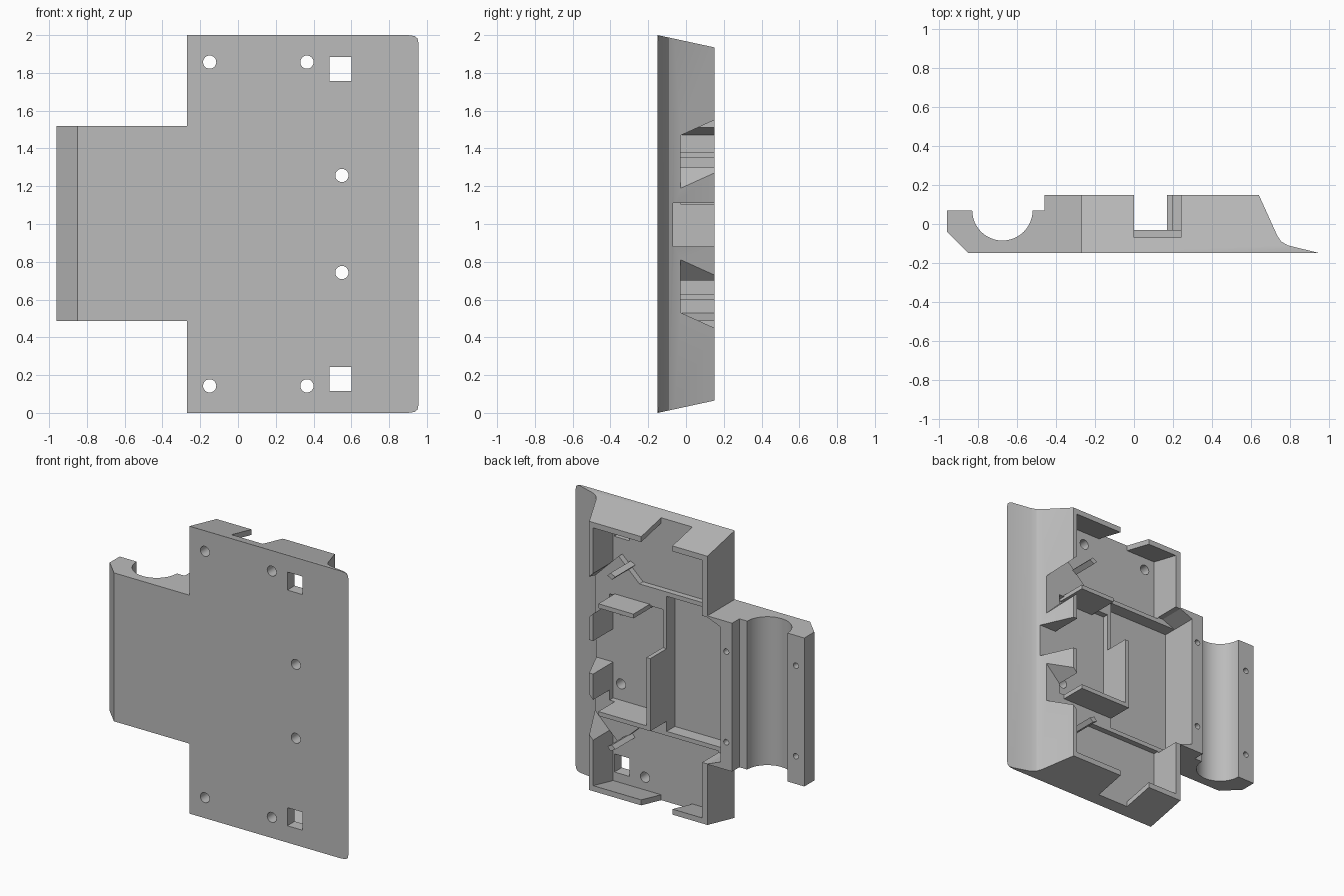
import bpy, bmesh, math

cube = bpy.data.objects.get("Cube")
if cube:
    bpy.data.objects.remove(cube, do_unlink=True)

grey = bpy.data.materials.new("light_grey")
grey.use_nodes = True
grey.diffuse_color = (0.5, 0.5, 0.5, 1)
grey.node_tree.nodes["Principled BSDF"].inputs["Base Color"].default_value = (0.5, 0.5, 0.5, 1)


def prism(name, points, lo, hi, plane="xz"):
    """Extrude a 2D outline along the axis left out of the plane name."""
    place = {"xz": lambda a, b, c: (a, c, b),
             "xy": lambda a, b, c: (a, b, c),
             "yz": lambda a, b, c: (c, a, b)}[plane]
    bm = bmesh.new()
    ends = [[bm.verts.new(place(a, b, c)) for a, b in points] for c in (lo, hi)]
    n = len(points)
    for end in ends:
        bm.faces.new(end)
    for i in range(n):
        j = (i + 1) % n
        bm.faces.new((ends[0][i], ends[0][j], ends[1][j], ends[1][i]))
    bmesh.ops.recalc_face_normals(bm, faces=bm.faces)
    mesh = bpy.data.meshes.new(name)
    bm.to_mesh(mesh)
    bm.free()
    obj = bpy.data.objects.new(name, mesh)
    bpy.context.collection.objects.link(obj)
    mesh.materials.append(grey)
    return obj


def rect(x0, x1, z0, z1):
    return [(x0, z0), (x1, z0), (x1, z1), (x0, z1)]


def circle(x, z, r, n=24):
    return [(x + r * math.cos(math.tau * i / n), z + r * math.sin(math.tau * i / n))
            for i in range(n)]


def flip(points):
    """Mirror an x-z outline about mid height."""
    return [(x, 2 - z) for x, z in points]


def combine(tool, operation):
    mod = body.modifiers.new("combine", "BOOLEAN")
    mod.operation = operation
    mod.solver = "EXACT"
    mod.object = tool
    bpy.context.view_layer.objects.active = body
    bpy.ops.object.modifier_apply(modifier=mod.name)
    bpy.data.objects.remove(tool, do_unlink=True)


def cut(points, lo, hi=0.3, plane="xz"):
    combine(prism("cutter", points, lo, hi, plane), "DIFFERENCE")


def add(points, lo, hi, plane="xz"):
    combine(prism("addition", points, lo, hi, plane), "UNION")


FRONT, BACK, FLOOR, SHELF, DEEP = -0.15, 0.15, -0.07, -0.03, -0.12

# Main housing with a sloping toe, its ends tapering toward the back
body = prism("bracket_housing",
             [(-0.27, FRONT), (0.955, FRONT), (0.79, -0.11), (0.755, -0.09),
              (0.735, -0.06), (0.64, BACK), (-0.27, BACK)], 0, 2, "xy")
for v in body.data.vertices:
    inset = 0.065 * (v.co.y - FRONT) / (BACK - FRONT)
    v.co.z += inset if v.co.z < 1 else -inset
corner = [(0.9, 2), (0.935, 1.995), (0.95, 1.983), (0.955, 1.96), (1.05, 1.96), (1.05, 2.05), (0.9, 2.05)]
for shape in (corner, flip(corner)):
    cut(shape, -0.3)

# Open cavity
cut([(FLOOR, 0.055), (0.2, 0.114), (0.2, 1.886), (FLOOR, 1.945)], -0.23, 0.61, "yz")

# Side arm with the half-round channel
groove = [(-0.675 + 0.155 * math.cos(a), 0.07 - 0.155 * math.sin(a))
          for a in [math.pi * i / 24 for i in range(25)]]
add([(-0.96, 0.07), (-0.96, -0.04), (-0.85, FRONT), (-0.25, FRONT), (-0.25, BACK),
     (-0.46, BACK), (-0.46, 0.07)] + groove, 0.487, 1.52, "xy")

# Raised shelf that frames the deep pocket, with diagonal channel floors
upper = [(-0.25, 1.0), (0.65, 1.0), (0.65, 1.54), (0.54, 1.65), (0.38, 1.5), (-0.25, 1.5)]
for shape in (upper, flip(upper)):
    add(shape, -0.1, SHELF)
cut([(-0.37, 0.53), (-0.27, 0.49), (-0.2, 0.49), (-0.2, 1.51), (-0.27, 1.51), (-0.37, 1.47)], SHELF)
cut(rect(-0.37, 0.17, 0.53, 1.47), DEEP)
cut(rect(0.2, 0.61, 0.63, 1.37), FLOOR)

# Openings in the sloping wall: one straight, two diagonal
cut(rect(0.55, 0.9, 0.88, 1.11), FLOOR)
slot = [(0.58, 1.33), (0.85, 1.06), (0.85, 1.34), (0.58, 1.61)]
for shape in (slot, flip(slot)):
    cut(shape, SHELF)

# Notches in both end walls
notch = rect(0, 0.24, 1.8, 2.1)
for shape in (notch, flip(notch)):
    cut(shape, FLOOR)

# Inner retaining walls and small posts
add(rect(0.17, 0.2, 0.6, 1.105), -0.1, BACK)
add(rect(0.17, 0.57, 0.6, 0.63), -0.1, BACK)
add(rect(0.3, 0.57, 1.35, 1.38), -0.1, BACK)
post = [(0.44, 1.6), (0.465, 1.575), (0.5, 1.595), (0.475, 1.62)]
for shape in (post, flip(post)):
    add(shape, -0.1, BACK)

# Mounting holes and square windows through the front plate
for x, z in [(-0.15, 1.857), (0.365, 1.857), (0.55, 1.257)]:
    for shape in (circle(x, z, 0.035), flip(circle(x, z, 0.035))):
        cut(shape, -0.2, FLOOR + 0.02)
window = rect(0.485, 0.6, 1.757, 1.883)
for shape in (window, flip(window)):
    cut(shape, -0.2, FLOOR + 0.02)

# Screw holes on both sides of the channel
for x in (-0.415, -0.895):
    for z in (0.68, 1.31):
        cut(circle(x, z, 0.02, 16), -0.03)

# Smooth only the round surfaces
bpy.ops.object.select_all(action="DESELECT")
body.select_set(True)
bpy.context.view_layer.objects.active = body
bpy.ops.object.shade_smooth_by_angle(angle=math.radians(20))
